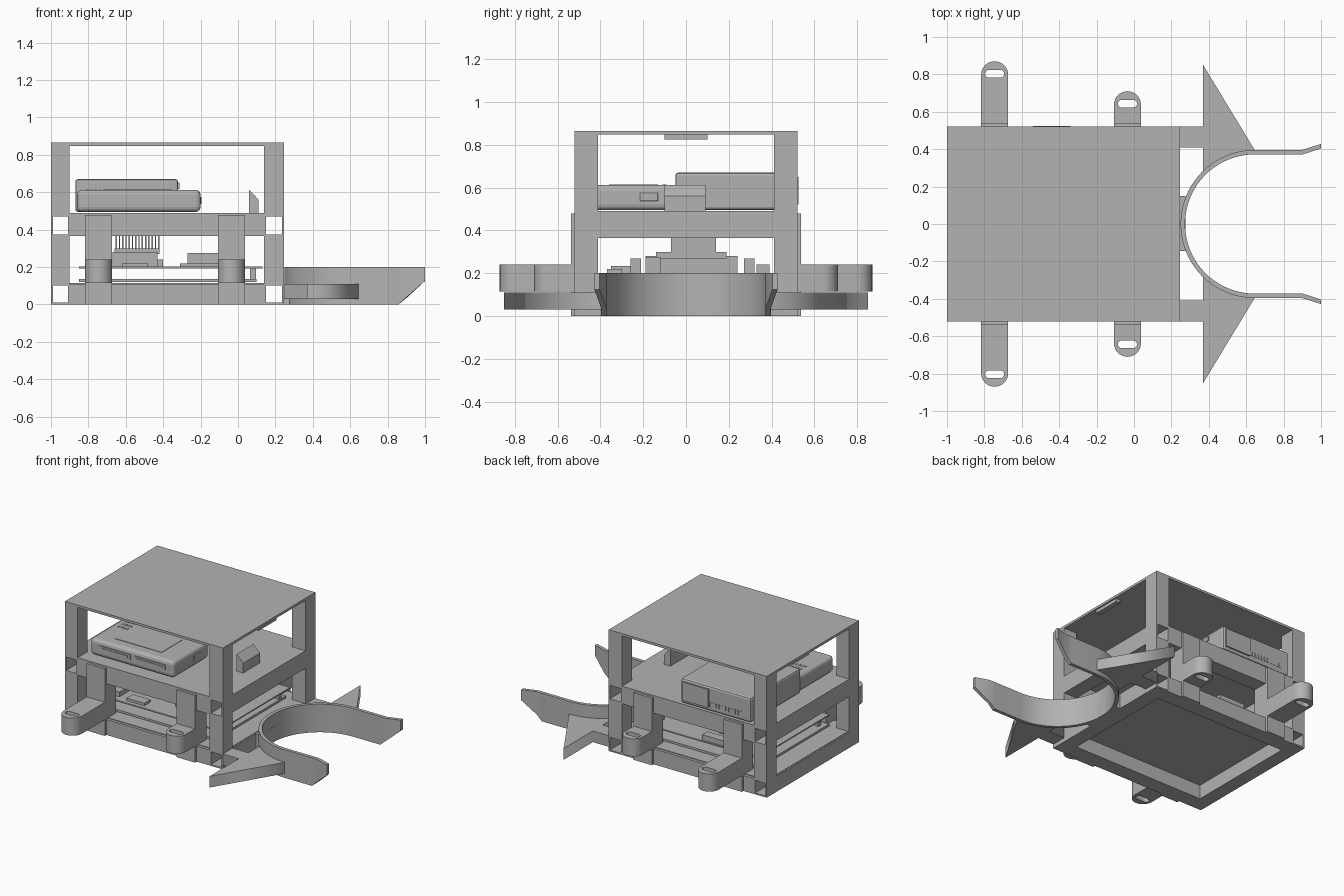
import bpy, bmesh, math
from mathutils import Vector

cube = bpy.data.objects.get("Cube")
if cube:
    bpy.data.objects.remove(cube, do_unlink=True)

grey = bpy.data.materials.new("plain grey")
grey.use_nodes = True
GREY = (0.45, 0.45, 0.45, 1)
grey.diffuse_color = GREY
grey.node_tree.nodes["Principled BSDF"].inputs["Base Color"].default_value = GREY


def add(name, mesh):
    ob = bpy.data.objects.new(name, mesh)
    bpy.context.collection.objects.link(ob)
    mesh.materials.clear()
    mesh.materials.append(grey)
    return ob


def box(name, x, y, z, bevel=0, segments=3):
    """Box from three (low, high) ranges."""
    bm = bmesh.new()
    bmesh.ops.create_cube(bm, size=1)
    for v in bm.verts:
        v.co = Vector([r[0] if c < 0 else r[1] for c, r in zip(v.co, (x, y, z))])
    mesh = bpy.data.meshes.new(name)
    bm.to_mesh(mesh)
    bm.free()
    ob = add(name, mesh)
    if bevel:
        mod = ob.modifiers.new("Bevel", "BEVEL")
        mod.width, mod.segments = bevel, segments
    return ob


def slab(name, outlines, z0, z1):
    """Flat shape with optional holes, extruded in z."""
    curve = bpy.data.curves.new(name, "CURVE")
    curve.dimensions, curve.fill_mode = "2D", "BOTH"
    curve.extrude = (z1 - z0) / 2
    for pts in outlines:
        sp = curve.splines.new("POLY")
        sp.points.add(len(pts) - 1)
        for p, (x, y) in zip(sp.points, pts):
            p.co = (x, y, 0, 1)
        sp.use_cyclic_u = True
    tmp = bpy.data.objects.new(name + "_outline", curve)
    bpy.context.collection.objects.link(tmp)
    bpy.context.view_layer.update()
    mesh = bpy.data.meshes.new_from_object(
        tmp.evaluated_get(bpy.context.evaluated_depsgraph_get()))
    bpy.data.objects.remove(tmp)
    for v in mesh.vertices:
        v.co.z += (z0 + z1) / 2
    return add(name, mesh)


def arc(cx, cy, r, a0, a1, n=12):
    return [(cx + r * math.cos(math.radians(a0 + (a1 - a0) * i / n)),
             cy + r * math.sin(math.radians(a0 + (a1 - a0) * i / n))) for i in range(n + 1)]


# Case: side columns and hollow side rails
X0, X1, Y = -1.0, 0.245, 0.52
inner = (-0.9, 0.14)
T = 0.01
for side, (a, b) in (("right", (X0, inner[0])), ("left", (inner[1], X1))):
    for end, ys in (("front", (-Y, -0.41)), ("back", (0.41, Y))):
        box(f"{side}_{end}_lower_post", (a, b), ys, (0.11, 0.37))
        box(f"{side}_{end}_upper_post", (a, b), ys, (0.48, 0.85))
    for level, (z0, z1) in (("bottom", (0, 0.11)), ("middle", (0.365, 0.48))):
        box(f"{side}_{level}_rail_floor", (a, b), (-Y, Y), (z0, z0 + T))
        box(f"{side}_{level}_rail_roof", (a, b), (-Y, Y), (z1 - T, z1))
        box(f"{side}_{level}_rail_outer", (a, a + T), (-Y, Y), (z0, z1))
        box(f"{side}_{level}_rail_inner", (b - T, b), (-Y, Y), (z0, z1))

# Case: front and back beams, decks and lid
for end, ys in (("front", (-Y, -0.41)), ("back", (0.41, Y))):
    box(f"{end}_bottom_beam", inner, ys, (0, 0.11))
    box(f"{end}_middle_beam", inner, ys, (0.365, 0.475))
box("lower_deck", (X0 + T, X1 - T), (-0.5, 0.5), (0.1, 0.115))
box("middle_deck", (X0, X1), (-Y, Y), (0.472, 0.49))
box("lid", (X0, X1), (-Y, Y), (0.848, 0.865))
box("lid_tab", (0.2, 0.235), (-0.1, 0.1), (0.825, 0.85))

# Mounting lugs with slotted ends
R = 0.072
for end, s in (("front", -1), ("back", 1)):
    for kind, cx, tip in (("long", -0.745, 0.87), ("short", -0.035, 0.71)):
        cy = tip - R
        outer = [(cx + R, 0.515)] + arc(cx, cy, R, 0, 180, 16) + [(cx - R, 0.515)]
        h = cy + 0.005
        slot = arc(cx + 0.03, h, 0.021, -90, 90, 8) + arc(cx - 0.03, h, 0.021, 90, 270, 8)
        slab(f"{end}_{kind}_lug", [[(x, s * y) for x, y in o] for o in (outer, slot)],
             0.115, 0.24)
        box(f"{end}_{kind}_bracket", (cx - R, cx + R),
            sorted((s * 0.41, s * 0.538)), (0, 0.478))

# Curved catcher with flared, slanted arm ends
CX, RM, HW = 0.645, 0.384, 0.012
arm = [(0.86, RM, 0), (0.9, RM, 0.036), (1, 0.416, 0.125)]
path = [(x, -y, z) for x, y, z in reversed(arm)]
path += [(x, y, 0) for x, y in arc(CX, 0, RM, 270, 90, 40)] + arm
bm = bmesh.new()
rings = []
for i, (x, y, z) in enumerate(path):
    p, q = path[max(i - 1, 0)], path[min(i + 1, len(path) - 1)]
    t = Vector((q[0] - p[0], q[1] - p[1])).normalized()
    n = Vector((-t.y, t.x)) * HW
    if abs(x - 1) < 0.001:
        n = Vector((0, math.copysign(HW, n.y)))
    rings.append([bm.verts.new((x + k * n.x, y + k * n.y, h))
                  for k, h in ((1, z), (1, 0.2), (-1, 0.2), (-1, z))])
for a, b in zip(rings, rings[1:]):
    for j in range(4):
        bm.faces.new((a[j], a[(j + 1) % 4], b[(j + 1) % 4], b[j]))
bm.faces.new(rings[0])
bm.faces.new(rings[-1])
bmesh.ops.recalc_face_normals(bm, faces=bm.faces)
mesh = bpy.data.meshes.new("catcher")
bm.to_mesh(mesh)
bm.free()
catcher = add("catcher", mesh)
box("catcher_pad", (0.24, 0.275), (-0.145, 0.15), (0.0, 0.11))

# Side fins with their links to the case
for side, s in (("front", -1), ("back", 1)):
    edge = [(0.37, 0.41), (0.37, 0.28)] + arc(CX, 0, RM, 133, 90, 12)
    fin = [(0.24, 0.41), (0.24, Y), (0.37, Y), (0.37, 0.85), (0.645, 0.396)]
    fin += list(reversed(edge))
    slab(f"{side}_fin", [[(x, s * y) for x, y in fin]], 0.03, 0.11)

# Front device on the middle deck
box("front_device", (-0.86, -0.2), (-0.44, -0.04), (0.495, 0.612), 0.025)
box("front_device_screen", (-0.72, -0.35), (-0.36, -0.13), (0.611, 0.615))
for x in (-0.66, -0.385):
    box("front_device_slot", (x - 0.12, x + 0.12), (-0.445, -0.43), (0.54, 0.578))
    box("front_device_slot_tongue", (x - 0.1, x + 0.1), (-0.449, -0.44), (0.552, 0.566))
box("front_device_port", (-0.205, -0.196), (-0.215, -0.13), (0.537, 0.575), 0.004)
for i in range(4):
    for j in range(3):
        x, y = -0.81 + i * 0.022, -0.2 + j * 0.045
        box("front_device_dot", (x, x + 0.01), (y, y + 0.02), (0.611, 0.615))

# Back device with ports and vents
box("back_device", (-0.87, -0.32), (-0.05, 0.515), (0.495, 0.67), 0.014, 2)
box("back_device_lip", (-0.54, -0.34), (0.5, 0.525), (0.52, 0.65))
for y, w, z, h in ((0.16, 0.12, 0.635, 0.035), (0.305, 0.13, 0.635, 0.03),
                   (0.14, 0.08, 0.57, 0.07), (0.235, 0.07, 0.565, 0.07),
                   (0.32, 0.06, 0.575, 0.04), (0.38, 0.05, 0.56, 0.03),
                   (0.32, 0.06, 0.53, 0.03)):
    box("back_device_port", (-0.33, -0.314), (y - w / 2, y + w / 2), (z - h / 2, z + h / 2))
for i in range(16):
    x = -0.8 + i * 0.025
    box("back_device_vent", (x, x + 0.012), (0.51, 0.519), (0.53, 0.56))

# Wedge stop on the middle deck
wedge = box("wedge_stop", (0.06, 0.11), (-0.1, 0.09), (0.485, 0.612))
for v in wedge.data.vertices:
    if v.co.x > 0.1 and v.co.z > 0.6:
        v.co.z = 0.56

# Circuit boards inside the lower bay
box("lower_board", (-0.85, 0.1), (-0.4, 0.4), (0.12, 0.135))
box("upper_board", (-0.85, 0.13), (-0.4, 0.4), (0.193, 0.202))
for x in (-0.8, 0.08):
    for y in (-0.34, 0.34):
        box("standoff", (x - 0.015, x + 0.015), (y - 0.015, y + 0.015), (0.13, 0.195))
box("chip_block", (-0.67, -0.43), (-0.19, 0.24), (0.2, 0.28))
box("cooler_base", (-0.66, -0.42), (-0.14, 0.19), (0.27, 0.3))
for i in range(14):
    x = -0.655 + i * 0.0175
    box("cooler_fin", (x, x + 0.007), (-0.07, 0.14), (0.29, 0.37))
box("socket_block", (-0.27, -0.1), (-0.19, -0.12), (0.2, 0.275))
box("socket_front", (-0.31, -0.1), (-0.26, -0.21), (0.2, 0.22))
for y in (-0.235, 0.295):
    box("terminal", (-0.02, 0.03), (y - 0.025, y + 0.025), (0.2, 0.27))
box("connector_row", (-0.6, -0.4), (0.33, 0.39), (0.2, 0.24))
box("front_connector", (-0.62, -0.48), (-0.37, -0.3), (0.2, 0.22))
box("small_chip", (-0.79, -0.69), (-0.35, -0.25), (0.2, 0.235))

# Smooth the curved parts, keep hard edges sharp
bpy.ops.object.select_all(action="DESELECT")
for ob in bpy.context.scene.objects:
    if ob.type == "MESH" and ("lug" in ob.name or ob.name == "catcher"):
        ob.select_set(True)
        bpy.context.view_layer.objects.active = ob
bpy.ops.object.shade_smooth_by_angle(angle=math.radians(30))
